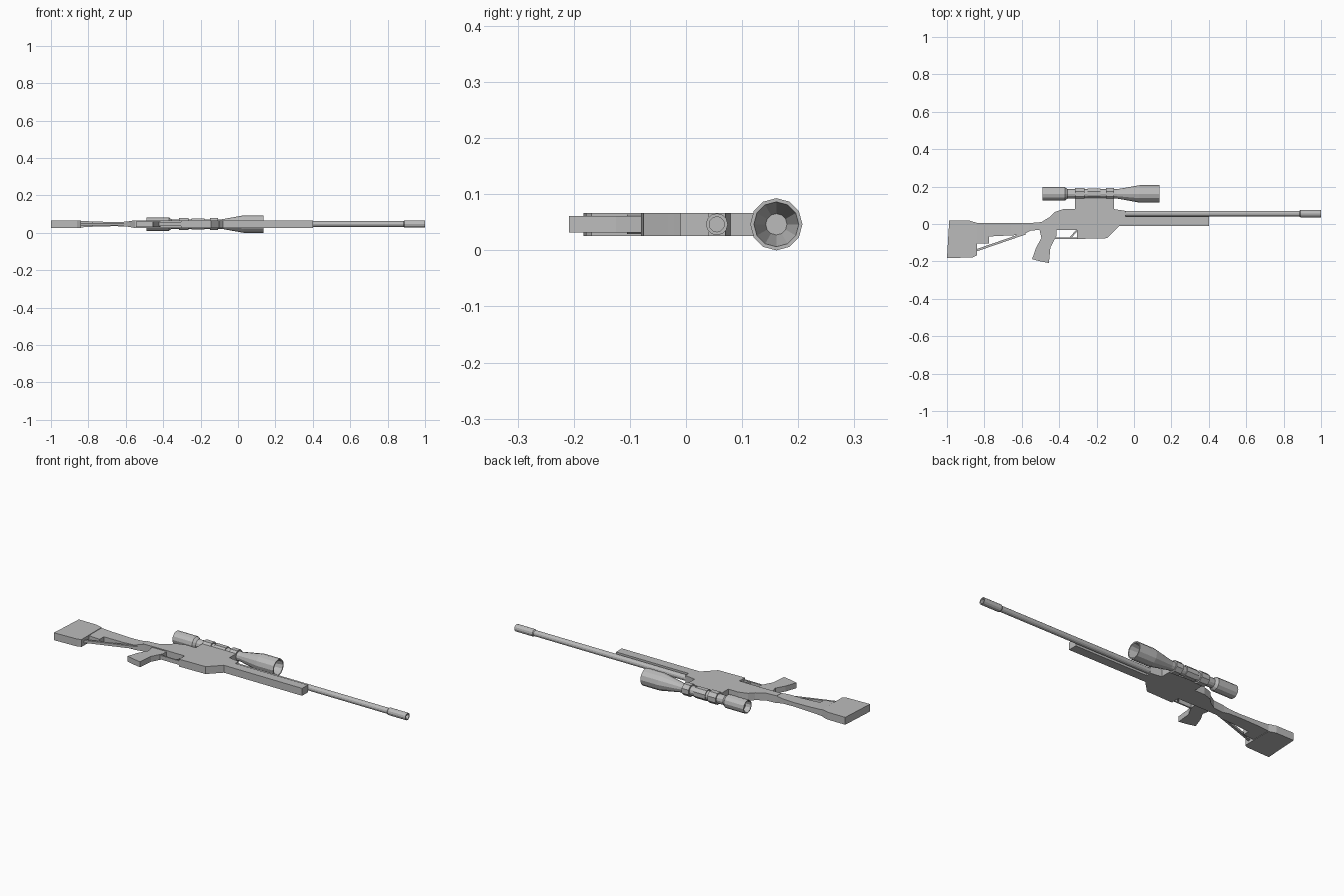
import bpy, bmesh, math
from mathutils import Vector

if "Cube" in bpy.data.objects:
    bpy.data.objects.remove(bpy.data.objects["Cube"])

ZC = 0.0465          # mid plane of the model
BORE_Y = 0.055       # barrel axis
SCOPE_Y = 0.161      # scope axis

grey = bpy.data.materials.new("plain grey")
grey.diffuse_color = (0.5, 0.5, 0.5, 1)
grey.use_nodes = True
grey.node_tree.nodes["Principled BSDF"].inputs["Base Color"].default_value = grey.diffuse_color


def finish(name, bm):
    bmesh.ops.recalc_face_normals(bm, faces=bm.faces)
    me = bpy.data.meshes.new(name)
    bm.to_mesh(me)
    bm.free()
    me.materials.append(grey)
    ob = bpy.data.objects.new(name, me)
    bpy.context.collection.objects.link(ob)
    return ob


def plate(name, outline, half):
    """Side outline in x, y extruded evenly about the mid plane."""
    bm = bmesh.new()
    f = bm.faces.new([bm.verts.new((x, y, ZC - half)) for x, y in outline])
    ext = bmesh.ops.extrude_face_region(bm, geom=[f])["geom"]
    bmesh.ops.translate(bm, vec=(0, 0, 2 * half),
                        verts=[g for g in ext if isinstance(g, bmesh.types.BMVert)])
    return finish(name, bm)


def skin(name, rings):
    """Join rings of points into a tube with capped ends."""
    bm = bmesh.new()
    loops = [[bm.verts.new(p) for p in r] for r in rings]
    n = len(loops[0])
    for a, b in zip(loops, loops[1:]):
        for i in range(n):
            j = (i + 1) % n
            bm.faces.new((a[i], a[j], b[j], b[i]))
    bm.faces.new(loops[0])
    bm.faces.new(loops[-1])
    return finish(name, bm)


def lathe(name, profile, y, sides=12, turn=0.0):
    """Turn a list of (x, radius) around an axis along x."""
    ang = [turn + 2 * math.pi * i / sides for i in range(sides)]
    return skin(name, [[(x, y + r * math.cos(a), ZC + r * math.sin(a)) for a in ang]
                       for x, r in profile])


def loft(name, sections):
    """Box sections (x, y low, y high, half thickness) joined along x."""
    return skin(name, [[(x, lo, ZC - h), (x, hi, ZC - h), (x, hi, ZC + h), (x, lo, ZC + h)]
                       for x, lo, hi, h in sections])


def bar(name, a, b, width, half):
    """Straight flat bar between two side-view points."""
    a, b = Vector(a), Vector(b)
    d = (b - a).normalized()
    n = Vector((-d.y, d.x)) * width / 2
    return plate(name, [a + n, b + n, b - n, a - n], half)


# Butt and stock arm
plate("butt", [(-1, -0.183), (-0.988, 0.018), (-0.88, 0.018), (-0.84, 0.006),
               (-0.84, -0.168), (-0.86, -0.178)], 0.0205)
loft("butt_neck", [(-0.845, -0.105, 0.006, 0.018), (-0.775, -0.105, 0.006, 0.014)])
loft("stock_arm", [(-0.78, -0.067, 0.006, 0.014), (-0.66, -0.061, 0.005, 0.011),
                   (-0.595, -0.058, 0.005, 0.013), (-0.55, -0.034, 0.005, 0.0205),
                   (-0.48, -0.032, 0.012, 0.0205)])
bar("stock_strut", (-0.855, -0.145), (-0.58, -0.05), 0.012, 0.007)

# Receiver, magazine well and fore-end
plate("receiver", [(-0.56, -0.032), (-0.56, 0.005), (-0.495, 0.01), (-0.45, 0.038),
                   (-0.425, 0.064), (-0.375, 0.08), (-0.11, 0.08), (-0.045, 0.07),
                   (-0.045, -0.01), (-0.08, -0.01), (-0.10, -0.032)], 0.0205)
plate("magazine_well", [(-0.305, -0.03), (-0.305, -0.08), (-0.145, -0.076),
                        (-0.08, -0.011), (-0.10, -0.02)], 0.0205)
plate("fore_end", [(-0.05, -0.01), (-0.05, 0.041), (0.4, 0.041), (0.4, -0.01)], 0.0205)

# Grip and trigger group
plate("grip", [(-0.505, -0.03), (-0.415, -0.03), (-0.415, -0.065), (-0.43, -0.093),
               (-0.447, -0.125), (-0.45, -0.16), (-0.455, -0.2085), (-0.5, -0.2),
               (-0.545, -0.188), (-0.523, -0.125), (-0.495, -0.075)], 0.015)
bar("trigger_guard", (-0.425, -0.076), (-0.3, -0.076), 0.008, 0.011)
bar("trigger", (-0.342, -0.076), (-0.302, -0.03), 0.009, 0.006)

# Barrel with hollow muzzle
lathe("barrel", [(-0.06, 0.0155), (0.9, 0.0155)], BORE_Y)
lathe("muzzle", [(0.885, 0.0155), (0.89, 0.0195), (1.0, 0.0195), (1.0, 0.0135),
                 (0.95, 0.0135)], BORE_Y)

# Scope mount, tube with recessed ends, rings and turret
plate("scope_mount", [(-0.315, 0.075), (-0.315, 0.138), (-0.108, 0.138), (-0.108, 0.075)], 0.0205)
lathe("scope", [(-0.46, 0.027), (-0.49, 0.031), (-0.49, 0.036), (-0.37, 0.036),
                (-0.355, 0.025), (-0.09, 0.025), (0.03, 0.0465), (0.135, 0.0465),
                (0.135, 0.040), (0.03, 0.019)], SCOPE_Y)
for name, x0, x1 in (("rear_ring", -0.315, -0.265), ("front_ring", -0.15, -0.108)):
    lathe(name, [(x0, 0.034), (x1, 0.034)], SCOPE_Y, 8, math.pi / 8)
lathe("turret", [(-0.248, 0.031), (-0.178, 0.031)], SCOPE_Y, 8, math.pi / 8)
